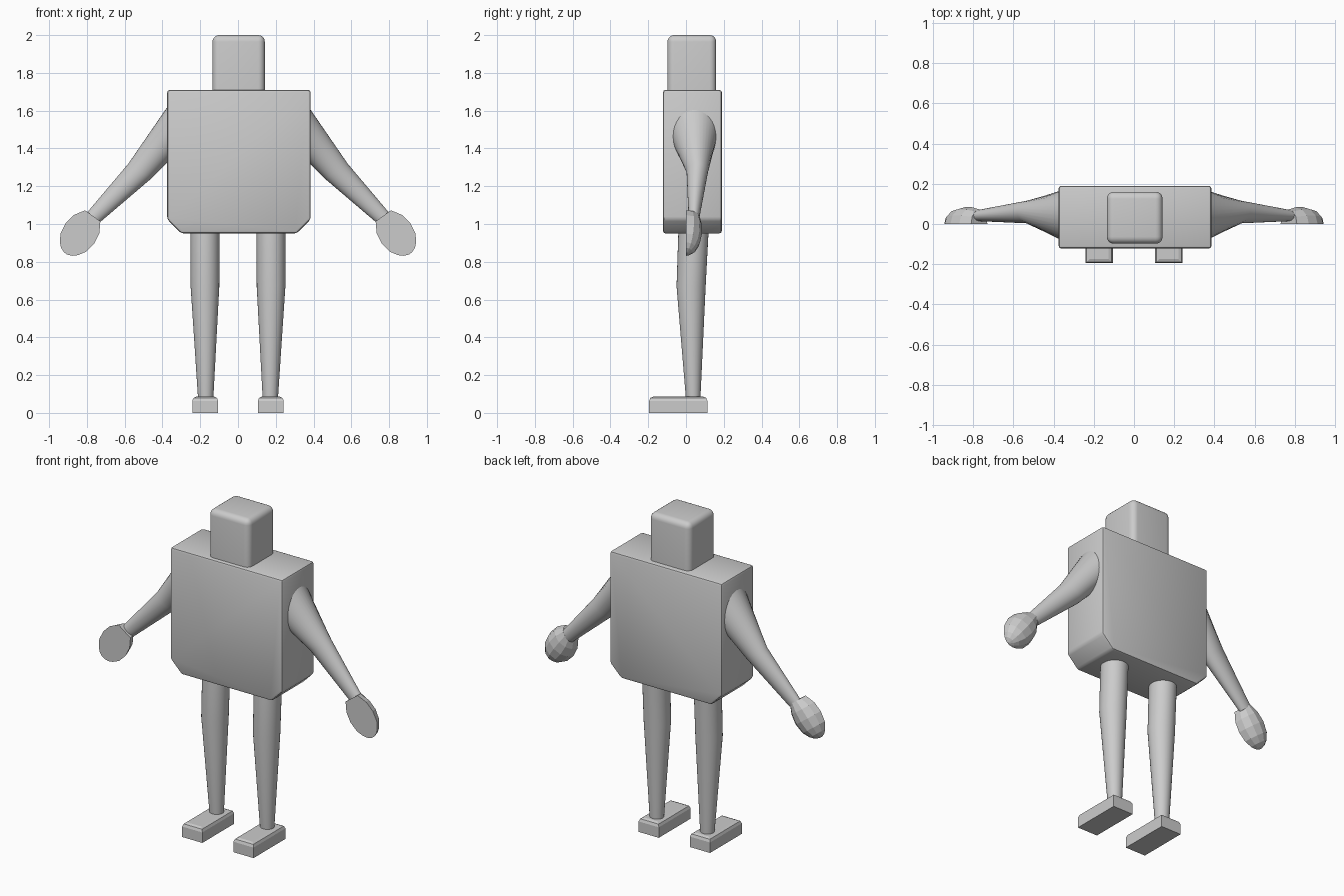
import bpy, bmesh
from math import sin, cos, pi, radians
from mathutils import Vector

if "Cube" in bpy.data.objects:
    bpy.data.objects.remove(bpy.data.objects["Cube"])


def make(name, bm, mirror=False, smooth=None):
    bmesh.ops.recalc_face_normals(bm, faces=bm.faces)
    me = bpy.data.meshes.new(name)
    bm.to_mesh(me)
    bm.free()
    ob = bpy.data.objects.new(name, me)
    bpy.context.collection.objects.link(ob)
    if smooth:
        bpy.ops.object.select_all(action='DESELECT')
        ob.select_set(True)
        bpy.context.view_layer.objects.active = ob
        bpy.ops.object.shade_smooth_by_angle(angle=radians(smooth))
    if mirror:
        ob.modifiers.new("mirror", 'MIRROR')
    return ob


def prism(profile, y0, y1):
    """Extrude an x/z outline from y0 to y1."""
    bm = bmesh.new()
    face = bm.faces.new([bm.verts.new((x, y0, z)) for x, z in profile])
    ext = bmesh.ops.extrude_face_region(bm, geom=[face])
    moved = [g for g in ext["geom"] if isinstance(g, bmesh.types.BMVert)]
    bmesh.ops.translate(bm, verts=moved, vec=(0, y1 - y0, 0))
    return bm


def bevel(bm, edges, width, segments):
    bmesh.ops.bevel(bm, geom=list(edges), offset=width, segments=segments,
                    profile=0.5, affect='EDGES')


def loft(rings, n=32, half=False):
    """Skin elliptical rings given as (centre, half-width vector, y radius)."""
    bm = bmesh.new()
    loops = []
    for c, u, ry in rings:
        c, u = Vector(c), Vector(u)
        angles = [pi * i / (n - 1) if half else 2 * pi * i / n for i in range(n)]
        loops.append([bm.verts.new(c + u * cos(a) + Vector((0, ry * sin(a), 0)))
                      for a in angles])
    for a, b in zip(loops, loops[1:]):
        for i in range(n):
            j = (i + 1) % n
            bm.faces.new((a[i], a[j], b[j], b[i]))
    bm.faces.new(loops[0])
    bm.faces.new(loops[-1])
    return bm


# torso: slab with chamfered lower corners and softened edges
bm = prism([(-0.375, 1.71), (-0.375, 1.025), (-0.30, 0.95),
            (0.31, 0.95), (0.385, 1.025), (0.385, 1.71)], -0.122, 0.19)
bevel(bm, bm.edges, 0.014, 2)
make("torso", bm, smooth=35)

# head: rounded block, open seam against the torso top
bm = prism([(-0.135, 1.70), (0.142, 1.70), (0.142, 2.0), (-0.135, 2.0)], -0.098, 0.16)
bevel(bm, [e for e in bm.edges if max(v.co.z for v in e.verts) > 1.9], 0.035, 5)
make("head", bm, smooth=35)

# legs: tapered tubes with a knee
make("legs", loft([((0.175, 0.04, 0.97), (0.077, 0, 0), 0.08),
                   ((0.175, 0.027, 0.67), (0.076, 0, 0), 0.077),
                   ((0.171, 0.038, 0.07), (0.04, 0, 0), 0.038)]),
     mirror=True, smooth=35)

# feet: blocks with softened upper edges
bm = prism([(0.105, 0), (0.242, 0), (0.242, 0.086), (0.105, 0.086)], -0.195, 0.113)
bevel(bm, [e for e in bm.edges if min(v.co.z for v in e.verts) > 0.05], 0.022, 2)
make("feet", bm, mirror=True)

# arms: wide shoulder tapering through the elbow to the wrist
make("arms", loft([((0.36, 0.043, 1.49), (0, 0, 0.15), 0.124),
                   ((0.52, 0.06, 1.28), (0.06, 0, 0.04), 0.057),
                   ((0.77, 0.042, 1.03), (0.033, 0, 0.026), 0.028)]),
     mirror=True, smooth=35)

# hands: faceted mitts, flat in front and domed behind
centre = Vector((0.837, 0, 0.95))
along, across = Vector((0.59, 0, -0.81)), Vector((0.81, 0, 0.59))
mitt = [(-0.115, 0.050, 0.072), (-0.06, 0.083, 0.083), (0, 0.093, 0.085),
        (0.06, 0.083, 0.074), (0.1, 0.058, 0.054), (0.12, 0.036, 0.032),
        (0.13, 0.010, 0.010)]
make("hands", loft([(centre + along * s, across * w, d) for s, w, d in mitt],
                   n=7, half=True), mirror=True)
